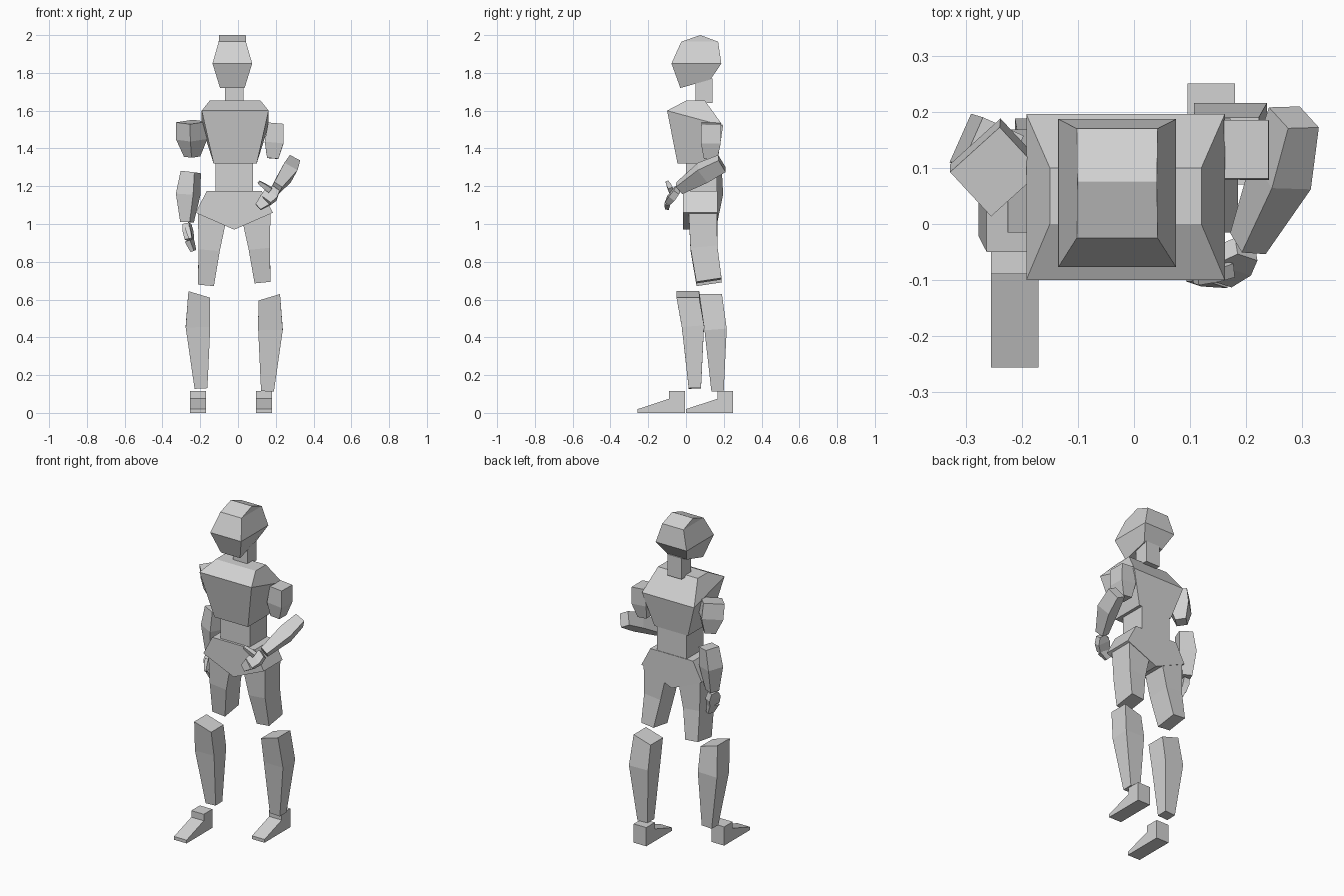
import bpy, bmesh
from mathutils import Vector

cube = bpy.data.objects.get("Cube")
if cube:
    bpy.data.objects.remove(cube, do_unlink=True)

shade = (.65, .65, .65, 1)
grey = bpy.data.materials.new("plain grey")
grey.use_nodes = True
grey.diffuse_color = shade
grey.node_tree.nodes["Principled BSDF"].inputs["Base Color"].default_value = shade

CENTRE = -.02    # the body stands slightly to its right


def skin(name, loops):
    """Join a row of point loops into one closed, flat-faced part."""
    bm = bmesh.new()
    rows = [[bm.verts.new(point) for point in loop] for loop in loops]
    count = len(rows[0])
    for lower, upper in zip(rows, rows[1:]):
        for i in range(count):
            j = (i + 1) % count
            bm.faces.new((lower[i], lower[j], upper[j], upper[i]))
    bm.faces.new(rows[0])
    bm.faces.new(rows[-1])
    bmesh.ops.recalc_face_normals(bm, faces=bm.faces)
    mesh = bpy.data.meshes.new(name)
    bm.to_mesh(mesh)
    bm.free()
    mesh.materials.append(grey)
    part = bpy.data.objects.new(name, mesh)
    bpy.context.collection.objects.link(part)


def limb(name, start, end, sizes, side=(1, 0, 0), bend=.45, bow=(0, 0, 0), cut=None):
    """Four-sided limb through a bowed middle; sizes are width and depth pairs."""
    start, end = Vector(start), Vector(end)
    middle = start.lerp(end, bend) + Vector(bow)
    axes = [Vector(cut) if cut else middle - start, end - start, end - middle]
    loops = []
    for point, axis, (width, depth) in zip((start, middle, end), axes, sizes):
        axis = axis.normalized()
        across = Vector(side)
        across = (across - axis * across.dot(axis)).normalized()
        along = axis.cross(across) * depth / 2
        across = across * width / 2
        loops.append([point - across - along, point + across - along,
                      point + across + along, point - across + along])
    skin(name, loops)


def ring(middle, half, front, back):
    """Crosswise rectangle; front and back edges are given as y, z."""
    left, right = middle + half, middle - half
    return [(right, *front), (left, *front), (left, *back), (right, *back)]


def block(name, half, front, back, bottom, top):
    """Straight box around the body's centre line."""
    skin(name, [ring(CENTRE, half, (front, z), (back, z)) for z in (bottom, top)])


def extrude(name, profile, place, ends):
    """Sweep a flat profile between two positions along one axis."""
    skin(name, [[place(a, b, end) for a, b in profile] for end in ends])


# Head: jaw, brow line, crown and the ridge on top
HEAD = -.03
skin("head", [ring(HEAD, .065, (-.03, 1.72), (.13, 1.765)),
              ring(HEAD, .105, (-.077, 1.85), (.187, 1.85)),
              ring(HEAD, .072, (-.025, 1.965), (.17, 1.965)),
              ring(HEAD, .071, (.075, 2), (.077, 2))])
block("neck", .048, .05, .14, 1.64, 1.77)

# Torso
CHEST = -.015
skin("chest", [ring(CHEST, .114, (-.045, 1.32), (.165, 1.32)),
               ring(CHEST, .177, (-.1, 1.6), (.196, 1.52)),
               ring(CHEST, .135, (0, 1.653), (.1, 1.653))])
block("waist", .1, 0, .165, 1.15, 1.32)
hips = [(-.145, 1.175), (.145, 1.175), (.205, 1.06), (0, .97), (-.205, 1.06)]
extrude("pelvis", hips, lambda x, z, y: (CENTRE + x, y, z), (-.015, .168))

# Legs: mirrored shapes, with the right shin and foot stepping forward
foot = [(0, 0), (-.25, 0), (-.25, .02), (-.083, .075), (-.083, .115), (0, .115)]
for name, side, step in (("left", 1, 0), ("right", -1, 1)):
    def at(x, y, z):
        return (CENTRE + side * x, y, z)

    limb(name + "_thigh", at(.115, .09, 1.05), at(.15, .122, .7 - .015 * step),
         [(.155, .15), (.112, .143), (.085, .135)], bend=.5, bow=(0, -.011, 0))
    shift, lift = .12 * step, .015 * step
    limb(name + "_shin", at(.185, .13 - shift, .612 + lift), at(.176, .167 - shift, .115 + lift),
         [(.12, .12), (.13, .118), (.068, .065)], bend=.34, bow=(.01 * side, .014, 0),
         cut=(.3 * side, 0, -1))
    heel, inner = .25 - .256 * step, .115 + .035 * step
    extrude(name + "_foot", foot, lambda y, z, x: at(x, heel + y, z), (inner, inner + .085))


def hand(name, wrist, knuckle, tip, root, thumb, side):
    """Broad palm, tapering fingers and a short thumb."""
    limb(name + "_palm", wrist, knuckle, [(.035, .045), (.038, .078), (.03, .068)], side)
    limb(name + "_fingers", knuckle, tip, [(.03, .068), (.026, .055), (.02, .04)], side)
    limb(name + "_thumb", root, thumb, [(.026, .028), (.024, .026), (.016, .016)], side)


# Left arm, bent across the body
limb("left_upper_arm", (.2, .133, 1.533), (.184, .13, 1.347),
     [(.08, .104), (.1, .105), (.06, .07)], bend=.55)
limb("left_forearm", (.285, .19, 1.32), (.203, -.035, 1.19),
     [(.062, .08), (.08, .092), (.05, .055)], (.87, 0, -.48), bow=(.014, 0, .01))
hand("left", (.2, -.045, 1.18), (.145, -.092, 1.125), (.107, -.097, 1.09),
     (.17, -.08, 1.18), (.11, -.1, 1.222), (.3, .9, 0))

# Right arm, hanging and turned outward
limb("right_upper_arm", (-.247, .093, 1.54), (-.243, .12, 1.357),
     [(.108, .12), (.112, .122), (.06, .062)], (.67, -.74, 0), bend=.5)
limb("right_forearm", (-.25, .135, 1.275), (-.27, .13, 1.01),
     [(.08, .085), (.1, .095), (.055, .055)], (.9, -.4, 0), bow=(-.005, 0, 0))
hand("right", (-.27, .125, 1), (-.258, .105, .915), (-.236, .105, .857),
     (-.265, .09, .975), (-.25, .045, .92), (.9, -.3, 0))
